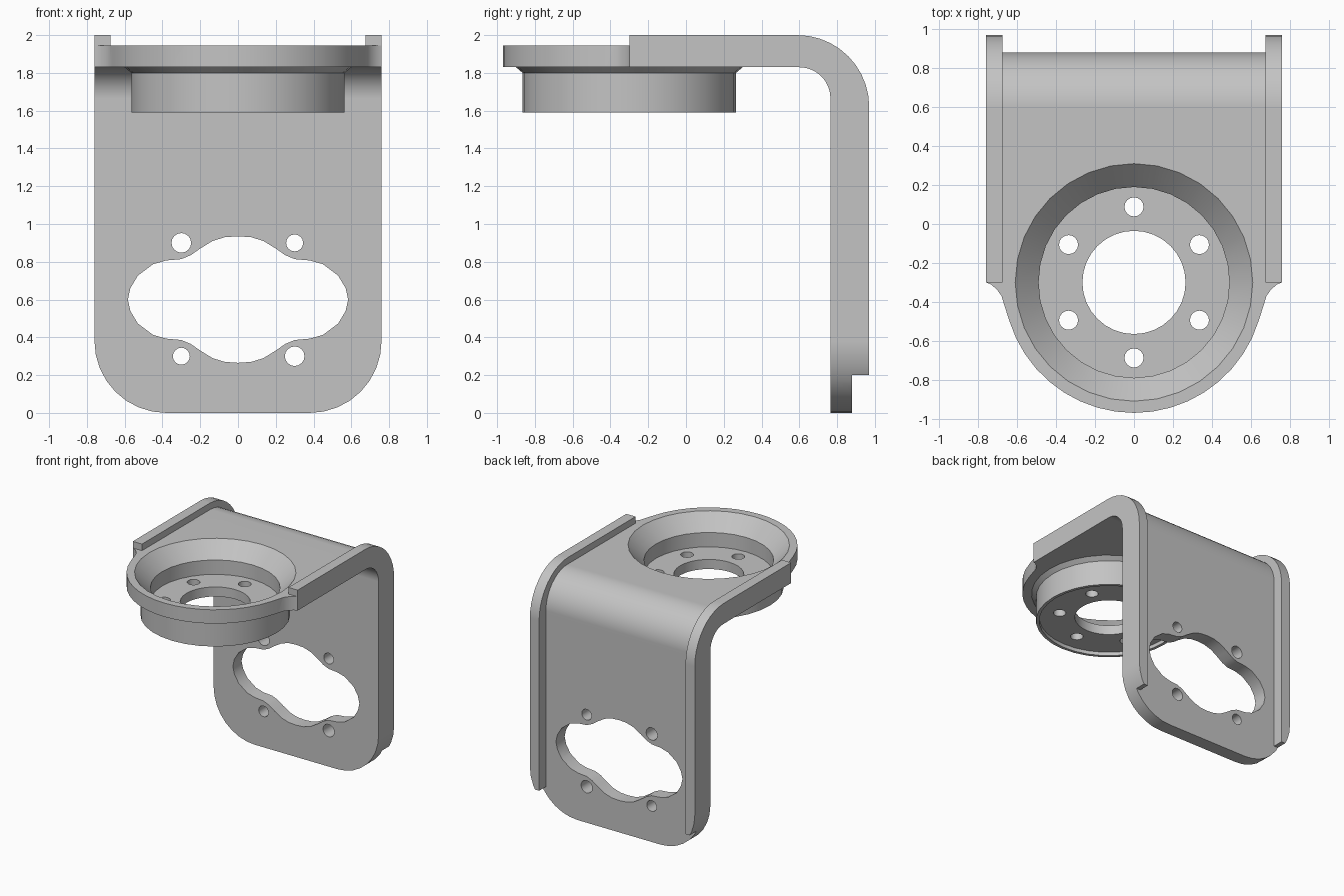
import bpy, bmesh
from math import sin, cos, radians
from mathutils import Vector

if "Cube" in bpy.data.objects:
    bpy.data.objects.remove(bpy.data.objects["Cube"])

grey = bpy.data.materials.new("plain grey")
grey.use_nodes = True
grey.diffuse_color = (0.55, 0.55, 0.55, 1)
grey.node_tree.nodes["Principled BSDF"].inputs["Base Color"].default_value = (0.55, 0.55, 0.55, 1)

HALF = 0.76        # half width of the bracket
CUP_Y = -0.3       # centre of the cup


def arc(cx, cy, rx, ry, start, end, steps):
    angles = [radians(start + (end - start) * i / steps) for i in range(steps + 1)]
    return [(cx + rx * cos(a), cy + ry * sin(a)) for a in angles]


def circle(cx, cy, r, n):
    return arc(cx, cy, r, r, 0, 360, n)[:-1]


def mirrored(points):
    return [(-x, y) for x, y in points]


def make_object(name, bm):
    bmesh.ops.recalc_face_normals(bm, faces=bm.faces)
    mesh = bpy.data.meshes.new(name)
    bm.to_mesh(mesh)
    bm.free()
    obj = bpy.data.objects.new(name, mesh)
    bpy.context.scene.collection.objects.link(obj)
    return obj


def prism(name, points, axis, lo, hi):
    """Extrude a 2D outline along the x, y or z axis."""
    place = {"x": lambda p, d: (d, p[0], p[1]),
             "y": lambda p, d: (p[0], d, p[1]),
             "z": lambda p, d: (p[0], p[1], d)}[axis]
    bm = bmesh.new()
    face = bm.faces.new([bm.verts.new(place(p, lo)) for p in points])
    new = bmesh.ops.extrude_face_region(bm, geom=[face])["geom"]
    shift = Vector(place((0, 0), hi - lo))
    bmesh.ops.translate(bm, vec=shift, verts=[v for v in new if isinstance(v, bmesh.types.BMVert)])
    return make_object(name, bm)


def cut(obj, cutters):
    """Subtract every cutter, then discard the cutters."""
    for c in cutters:
        c.hide_render = True
        mod = obj.modifiers.new("cut", "BOOLEAN")
        mod.operation, mod.solver, mod.object = "DIFFERENCE", "EXACT", c
    graph = bpy.context.evaluated_depsgraph_get()
    graph.update()
    mesh = bpy.data.meshes.new_from_object(obj.evaluated_get(graph))
    obj.modifiers.clear()
    obj.data = mesh
    for c in cutters:
        bpy.data.objects.remove(c)


def finish(obj):
    obj.data.materials.clear()
    obj.data.materials.append(grey)
    for p in obj.data.polygons:
        p.material_index = 0
    bpy.ops.object.select_all(action="DESELECT")
    obj.select_set(True)
    bpy.context.view_layer.objects.active = obj
    bpy.ops.object.shade_smooth_by_angle(angle=radians(30))
    normals = obj.modifiers.new("even shading", "WEIGHTED_NORMAL")
    normals.keep_sharp = True


# Bracket: side profile at full rail height, stepped at the front and the foot
profile = [(-1, 1.83), (-1, 1.945), (CUP_Y, 1.945), (CUP_Y, 2.0)]
profile += arc(0.59, 1.62, 0.38, 0.38, 90, 0, 10)
profile += [(0.97, 0.2), (0.88, 0.2), (0.88, 0), (0.765, 0)]
profile += arc(0.6, 1.665, 0.165, 0.165, 0, 90, 8)
bracket = prism("bracket", profile, "x", -HALF, HALF)

# Channel between the two side rails
channel = [(-1.5, 1.945)] + arc(0.6, 1.665, 0.28, 0.28, 90, 0, 10)
channel += [(0.88, -0.5), (1.5, -0.5), (1.5, 2.5), (-1.5, 2.5)]
cutters = [prism("channel_cutter", channel, "x", -0.675, 0.675)]

# Rounded front of the shelf, blending into the rail ends
half = arc(0, CUP_Y, 0.67, 0.67, -90, -17, 9)
half += [(0.665, -0.42), (0.68, -0.37), (0.705, -0.335), (0.735, -0.31), (HALF, CUP_Y)]
half += [(1, CUP_Y), (1, -1.2)]
nose = half + mirrored(half[:0:-1])
cutters.append(prism("nose_cutter", nose, "z", 1.6, 2.2))

# Rounded foot corners
corner = arc(0.38, 0.38, 0.38, 0.38, 0, -90, 8) + [(0.38, -0.2), (1, -0.2), (1, 0.38)]
for side, points in (("left", corner), ("right", mirrored(corner))):
    cutters.append(prism(side + "_corner_cutter", points, "y", 0.5, 1.2))

# Lobed opening and its four screw holes
quarter = [(0, 0.335), (0.07, 0.33), (0.135, 0.31), (0.2, 0.27), (0.25, 0.235),
           (0.3, 0.214), (0.38, 0.207), (0.45, 0.187), (0.53, 0.127), (0.57, 0.06), (0.583, 0)]
upper = quarter[::-1] + mirrored(quarter[1:])
opening = upper + [(x, -z) for x, z in upper[-2:0:-1]]
cutters.append(prism("opening_cutter", [(x, z + 0.6) for x, z in opening], "y", 0.5, 1.2))
for sx in (-1, 1):
    for sz in (-1, 1):
        r = 0.045 if sx == sz else 0.052
        cutters.append(prism("screw_cutter", circle(0.3 * sx, 0.6 + 0.3 * sz, r, 16), "y", 0.5, 1.2))

# Seat for the cup
cutters.append(prism("seat_cutter", circle(0, CUP_Y, 0.61, 32), "z", 1.6, 2.2))
cut(bracket, cutters)
finish(bracket)

# Cup: revolved wall with a flared rim, floor and recessed underside
section = [(0.61, 1.945), (0.61, 1.83), (0.6, 1.83), (0.565, 1.8), (0.565, 1.59), (0.54, 1.59),
           (0.54, 1.62), (0.265, 1.62), (0.265, 1.7), (0.49, 1.7), (0.49, 1.82)]
bm = bmesh.new()
rings = [[bm.verts.new((x, y, z)) for x, y in circle(0, CUP_Y, r, 32)] for r, z in section]
for k, ring in enumerate(rings):
    prev = rings[k - 1]
    for i in range(32):
        j = (i + 1) % 32
        bm.faces.new((prev[i], prev[j], ring[j], ring[i]))
cup = make_object("cup", bm)

# Six mounting holes in the cup floor
cut(cup, [prism("bolt_cutter", circle(x, y, 0.049, 16), "z", 1.5, 1.78)
          for x, y in arc(0, CUP_Y, 0.388, 0.388, 30, 330, 5)])
finish(cup)
